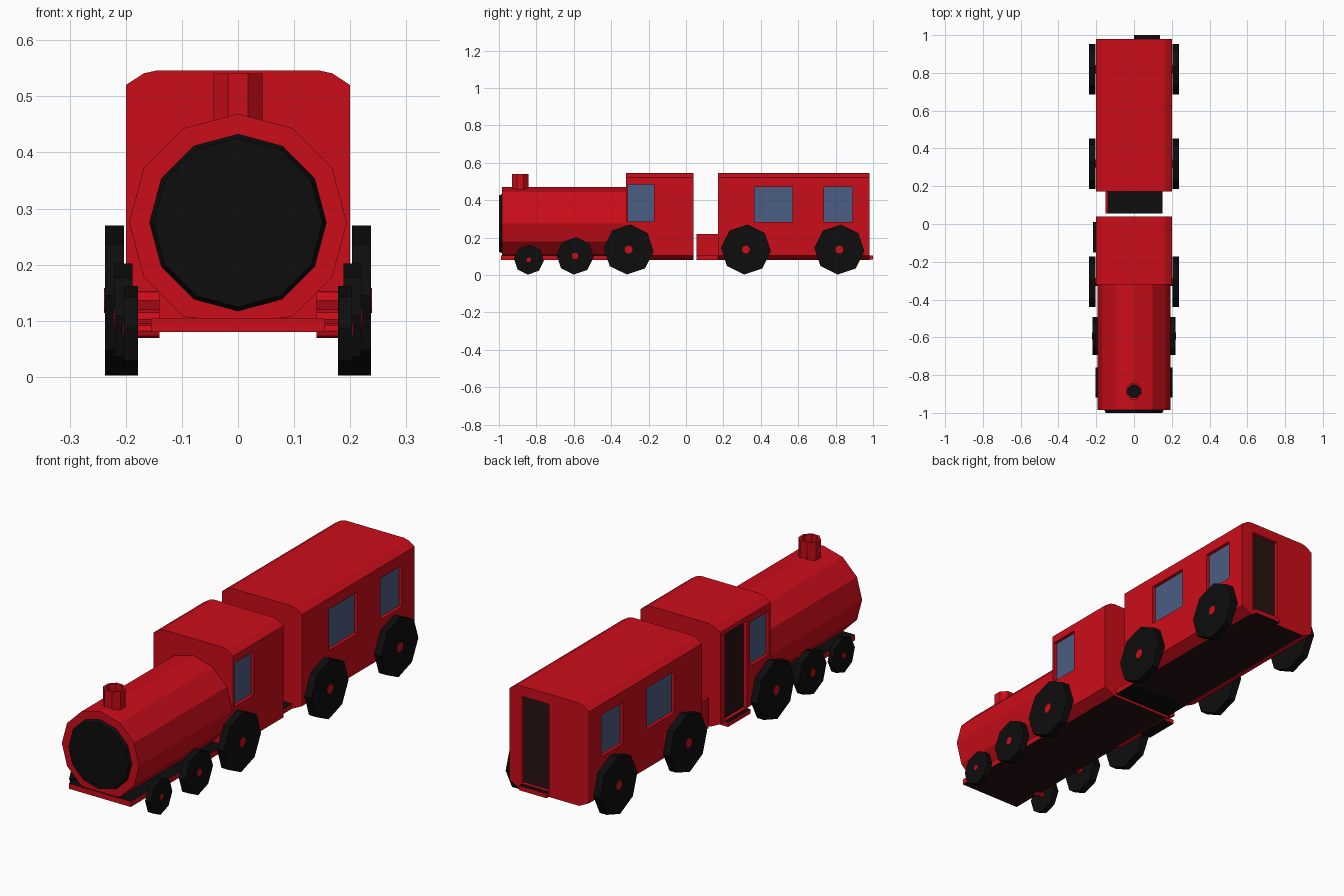
import bpy, bmesh
from math import sin, cos, pi, radians

if "Cube" in bpy.data.objects:
    bpy.data.objects.remove(bpy.data.objects["Cube"])


def material(name, rgb):
    m = bpy.data.materials.new(name)
    m.diffuse_color = (*rgb, 1)
    m.use_nodes = True
    m.node_tree.nodes["Principled BSDF"].inputs["Base Color"].default_value = m.diffuse_color
    return m


RED = material("red_paint", (0.6, 0.004, 0.01))
BLACK = material("black", (0.004, 0.004, 0.004))
DARK = material("dark_brown", (0.022, 0.006, 0.006))
BLUE = material("glass_blue", (0.07, 0.11, 0.23))


def prism(name, pts, axis, a, b, *mats, taper=1.0, center=(0, 0)):
    """Extrude a 2D profile along an axis; taper scales the end at b."""
    def place(p, t):
        u, v = p
        return {"x": (t, u, v), "y": (u, t, v), "z": (u, v, t)}[axis]
    bm = bmesh.new()
    ends = []
    for t, s in ((a, 1.0), (b, taper)):
        ends.append([bm.verts.new(place([c + (q - c) * s for q, c in zip(p, center)], t))
                     for p in pts])
    n = len(pts)
    bm.faces.new(ends[0])
    bm.faces.new(ends[1])
    for i in range(n):
        j = (i + 1) % n
        bm.faces.new((ends[0][i], ends[0][j], ends[1][j], ends[1][i]))
    bmesh.ops.recalc_face_normals(bm, faces=bm.faces[:])
    # a second material goes on faces looking down, a third on faces looking up
    for f in bm.faces:
        if len(mats) > 1 and f.normal.z < -0.9:
            f.material_index = 1
        if len(mats) > 2 and f.normal.z > 0.9:
            f.material_index = 2
    me = bpy.data.meshes.new(name)
    bm.to_mesh(me)
    bm.free()
    for m in mats:
        me.materials.append(m)
    ob = bpy.data.objects.new(name, me)
    bpy.context.collection.objects.link(ob)
    return ob


def box(name, x, y, z, *mats):
    return prism(name, [(x[0], z[0]), (x[1], z[0]), (x[1], z[1]), (x[0], z[1])],
                 "y", y[0], y[1], *mats)


def ngon(n, r, c, turn=0.0):
    return [(c[0] + r * sin(turn + 2 * pi * i / n), c[1] + r * cos(turn + 2 * pi * i / n))
            for i in range(n)]


def cut(target, cutter):
    mod = target.modifiers.new("cut", "BOOLEAN")
    mod.operation, mod.object, mod.solver = "DIFFERENCE", cutter, "EXACT"
    bpy.context.view_layer.objects.active = target
    bpy.ops.object.modifier_apply(modifier=mod.name)
    bpy.data.objects.remove(cutter)


def side_panel(body, name, side, y, z, mat):
    """Recessed window or door in a side wall."""
    cut(body, box("cutter", sorted((side * 0.183, side * 0.25)), y, z))
    box(name, sorted((side * 0.18, side * 0.1845)), y, z, mat)


# arched body profile shared by cab and carriage
half = [(0.15, 0.08), (0.2, 0.105), (0.2, 0.52), (0.168, 0.541), (0.145, 0.546)]
shell = half + [(-x, z) for x, z in reversed(half)]

# engine cab with windows and left door
cab = prism("cab", shell, "y", -0.32, 0.04, RED, DARK)
for s in (-1, 1):
    side_panel(cab, "cab_window", s, (-0.31, -0.172), (0.287, 0.485), BLUE)
side_panel(cab, "cab_door", -1, (-0.15, 0.005), (0.107, 0.5), DARK)
box("cab_door_step", (-0.218, -0.16), (-0.15, 0.01), (0.085, 0.105), RED, BLACK, BLACK)

# boiler, smokebox door and running plate
ring = [(x, max(z, 0.1)) for x, z in ngon(12, 0.194, (0, 0.275))]
prism("boiler", ring, "y", -0.985, -0.315, RED)
prism("smokebox_door", ngon(12, 0.16, (0, 0.275)), "y", -0.98, -1.0, BLACK,
      taper=0.94, center=(0, 0.275))
box("running_plate", (-0.155, 0.155), (-0.99, -0.3), (0.08, 0.105), RED, DARK, BLACK)

# hollow chimney
mid = (0, -0.886)
chimney = prism("chimney", ngon(8, 0.047, mid, pi / 8), "z", 0.44, 0.541, RED)
cut(chimney, prism("cutter", ngon(8, 0.036, mid, pi / 8), "z", 0.475, 0.6))
prism("chimney_bore", ngon(8, 0.037, mid, pi / 8), "z", 0.47, 0.479, BLACK)

# carriage with windows and rear door
carriage = prism("carriage", shell, "y", 0.172, 0.98, RED, DARK)
for s in (-1, 1):
    for span in ((0.367, 0.57), (0.737, 0.89)):
        side_panel(carriage, "carriage_window", s, span, (0.283, 0.47), BLUE)
cut(carriage, box("cutter", (0, 0.137), (0.963, 1.1), (0.105, 0.5)))
box("rear_door", (0, 0.137), (0.96, 0.9645), (0.105, 0.5), DARK)
box("rear_door_step", (0, 0.137), (0.97, 1.0), (0.082, 0.103), RED, BLACK, BLACK)

# gangway platform with a rail on the left side
box("gangway_floor", (-0.15, 0.15), (0.055, 0.175), (0.08, 0.103), RED, BLACK, BLACK)
box("gangway_rail", (-0.152, -0.138), (0.055, 0.175), (0.08, 0.218), RED)

# wheels: y, radius, inner x, outer x, hub radius
for y, r, xi, xo, hub in ((-0.84, 0.08, 0.178, 0.203, 0.013), (-0.593, 0.1, 0.188, 0.22, 0.018),
                          (-0.307, 0.134, 0.203, 0.237, 0.022), (0.32, 0.134, 0.203, 0.237, 0.022),
                          (0.82, 0.134, 0.203, 0.237, 0.022)):
    c = (y, r + 0.002)
    for s in (-1, 1):
        prism("wheel", ngon(8, r, c, radians(4)), "x", s * xi, s * xo, BLACK)
        prism("wheel_hub", ngon(8, hub, c), "x", s * 0.14, s * (xo + 0.002), RED)
